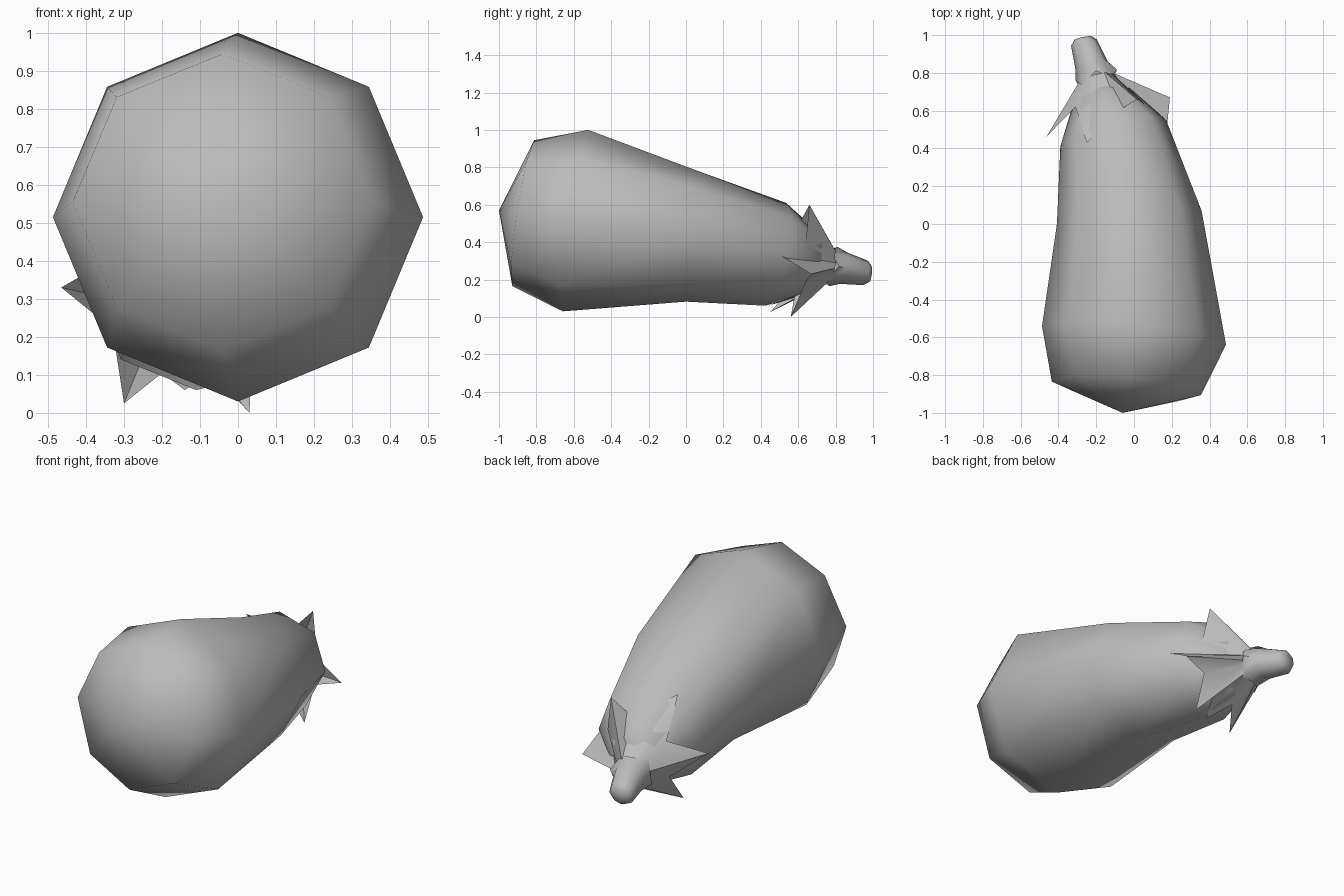
import bpy, bmesh, math
from mathutils import Vector

old = bpy.data.objects.get("Cube")
if old:
    bpy.data.objects.remove(old, do_unlink=True)

grey = bpy.data.materials.new("plain_grey")
grey.use_nodes = True
grey.diffuse_color = (0.5, 0.5, 0.5, 1)
grey.node_tree.nodes["Principled BSDF"].inputs["Base Color"].default_value = (0.5, 0.5, 0.5, 1)
grey.node_tree.nodes["Principled BSDF"].inputs["Roughness"].default_value = 0.8


def finish(bm, name, angle):
    bmesh.ops.recalc_face_normals(bm, faces=bm.faces)
    mesh = bpy.data.meshes.new(name)
    bm.to_mesh(mesh)
    bm.free()
    mesh.materials.append(grey)
    obj = bpy.data.objects.new(name, mesh)
    bpy.context.collection.objects.link(obj)
    bpy.ops.object.select_all(action="DESELECT")
    obj.select_set(True)
    bpy.context.view_layer.objects.active = obj
    bpy.ops.object.shade_smooth_by_angle(angle=math.radians(angle))
    return obj


def bridge(bm, a, b):
    n = len(a)
    for i in range(n):
        bm.faces.new((a[i], a[(i + 1) % n], b[(i + 1) % n], b[i]))


def fan(bm, ring, tip):
    v = bm.verts.new(tip)
    for i in range(len(ring)):
        bm.faces.new((ring[i], ring[(i + 1) % len(ring)], v))


def tilted_ring(bm, centre, rx, rz, tilt_x, tilt_z, sides=8, zigzag=0):
    """Ring around y, leaning with x and z; zigzag makes a toothed edge."""
    ring = []
    for i in range(sides):
        a = math.tau * i / sides
        dx, dz = rx * math.cos(a), rz * math.sin(a)
        dy = tilt_x * dx + tilt_z * dz + zigzag * (-1) ** i
        ring.append(bm.verts.new(Vector(centre) + Vector((dx, dy, dz))))
    return ring


def loft(name, rings, start, end, angle, sides=8):
    bm = bmesh.new()
    loops = [tilted_ring(bm, *r[:5], sides, *r[5:]) for r in rings]
    for a, b in zip(loops, loops[1:]):
        bridge(bm, a, b)
    if start:
        fan(bm, loops[0], start)
    fan(bm, loops[-1], end)
    return finish(bm, name, angle)


# Fruit body, from the blunt front to the narrow neck
loft("body", [
    ((-0.04, -0.87, 0.555), 0.395, 0.39, -0.09, 0.15),
    ((0, -0.59, 0.515), 0.487, 0.485, -0.1, 0.14),
    ((-0.025, 0.035, 0.43), 0.383, 0.348, 0.09, 0.1),
    ((-0.11, 0.48, 0.335), 0.28, 0.275, 0.25, 0.2),
    ((-0.17, 0.68, 0.29), 0.15, 0.16, 0.25, 0.2),
], (-0.06, -1, 0.57), (-0.2, 0.765, 0.27), 180)

# Curved stalk with a toothed foot and rounded tip
loft("stem", [
    ((-0.2, 0.765, 0.27), 0.11, 0.105, 0.25, 0.2, 0.025),
    ((-0.225, 0.84, 0.262), 0.085, 0.085, 0.25, 0.2),
    ((-0.265, 0.96, 0.235), 0.068, 0.065, 0.25, 0.2),
    ((-0.27, 0.985, 0.232), 0.045, 0.045, 0.2, 0.1),
], None, (-0.27, 0.99, 0.23), 60)

# Ragged leafy cap: tips and notches in order around the neck
outline = [
    (0.17, 0.47, 0.35), (0.05, 0.64, 0.40), (0.015, 0.66, 0.60),
    (-0.08, 0.60, 0.49), (-0.25, 0.43, 0.60), (-0.31, 0.62, 0.42),
    (-0.465, 0.46, 0.33), (-0.33, 0.62, 0.22), (-0.30, 0.45, 0.025),
    (-0.20, 0.59, 0.105), (-0.14, 0.44, 0.06), (-0.07, 0.58, 0.11),
    (0.03, 0.56, 0.0), (0.04, 0.64, 0.19), (0.19, 0.67, 0.23),
]
bm = bmesh.new()
hub = Vector((-0.2, 0.775, 0.27))
outer, inner = [], []
for p in outline:
    d = Vector((p[0] - hub.x, 0, p[2] - hub.z)).normalized() * 0.09
    d.y = 0.25 * d.x + 0.2 * d.z
    outer.append(bm.verts.new(p))
    inner.append(bm.verts.new(hub + d))
bridge(bm, outer, inner)
fan(bm, inner, hub)
finish(bm, "leafy_cap", 35)
